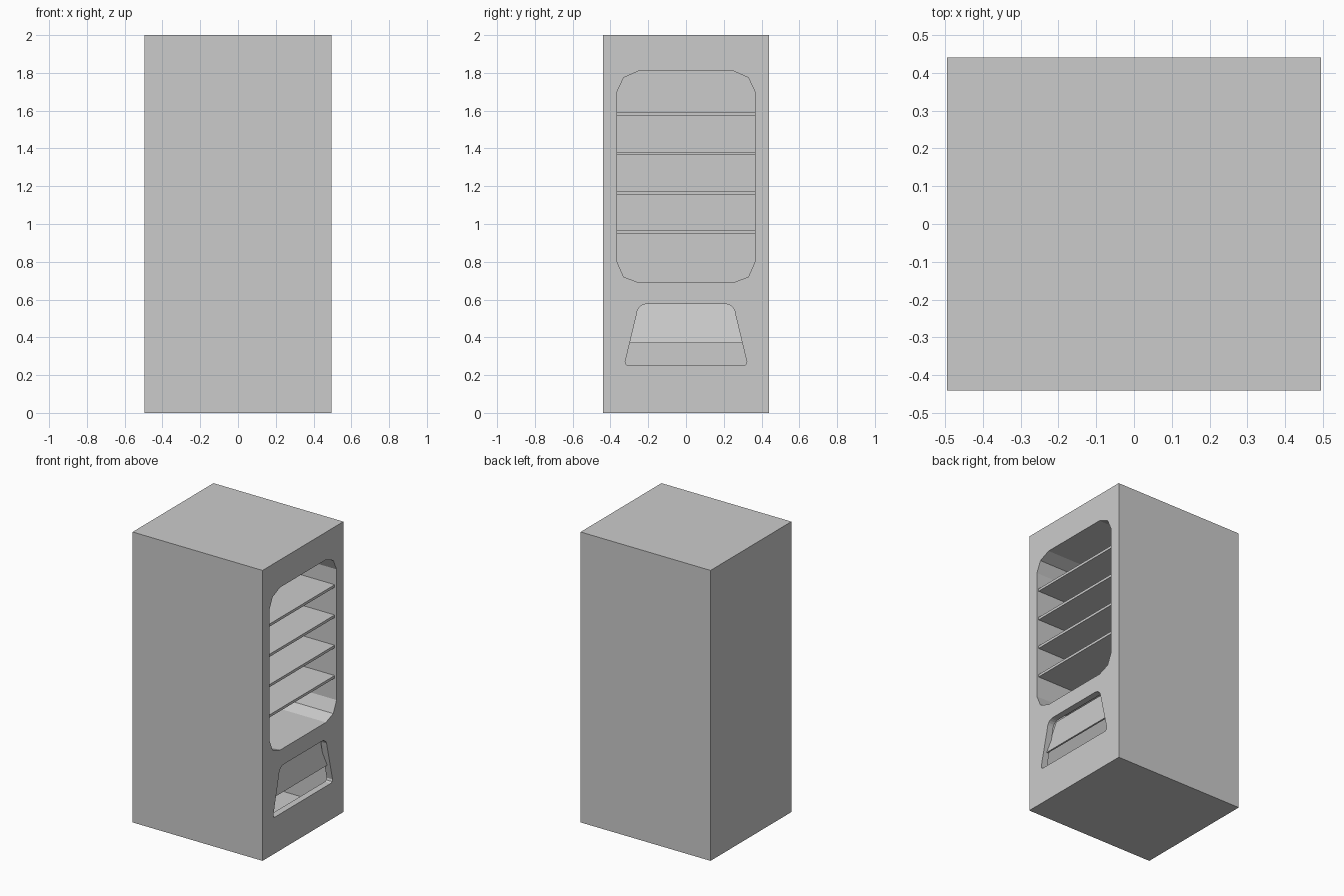
import bpy, bmesh
from math import sin, cos, radians

if "Cube" in bpy.data.objects:
    bpy.data.objects.remove(bpy.data.objects["Cube"])

FRONT, WALL = 0.495, 0.045   # the open face looks along +x


def make(name, bm, flip=False):
    bmesh.ops.recalc_face_normals(bm, faces=bm.faces)
    if flip:
        bmesh.ops.reverse_faces(bm, faces=bm.faces)
    mesh = bpy.data.meshes.new(name)
    bm.to_mesh(mesh)
    bm.free()
    obj = bpy.data.objects.new(name, mesh)
    bpy.context.collection.objects.link(obj)
    return obj


def box(name, x, y, z):
    bm = bmesh.new()
    bmesh.ops.create_cube(bm, size=1)
    for v in bm.verts:
        v.co = [(lo + hi) / 2 + c * (hi - lo) for c, (lo, hi) in zip(v.co, (x, y, z))]
    return make(name, bm)


def prism(name, half, x_at, depth, open_front=False):
    """Mirror a half outline of (y, z) points and extrude it towards -x."""
    outline = half + [(-y, z) for y, z in reversed(half)]
    bm = bmesh.new()
    front = [bm.verts.new((x_at(z), y, z)) for y, z in outline]
    back = [bm.verts.new((x_at(z) - depth, y, z)) for y, z in outline]
    n = len(outline)
    for i in range(n):
        j = (i + 1) % n
        bm.faces.new((front[i], front[j], back[j], back[i]))
    bm.faces.new(back)
    if not open_front:
        bm.faces.new(front)
    return make(name, bm)


def cut(obj, cutter):
    mod = obj.modifiers.new(cutter.name, 'BOOLEAN')
    mod.operation, mod.solver, mod.object = 'DIFFERENCE', 'EXACT', cutter
    cutter.hide_render = True
    cutter.hide_set(True)


# Outlines of the display window and the collection slot (right half)
window = [(0.25, 0.69), (0.33, 0.72), (0.365, 0.80),
          (0.365, 1.70), (0.33, 1.775), (0.25, 1.81)]
slot = [(0.305, 0.25), (0.318, 0.256), (0.322, 0.27), (0.262, 0.52)]
slot += [(0.205 + 0.055 * cos(radians(a)), 0.527 + 0.05 * sin(radians(a)))
         for a in (18, 36, 54, 72, 90)]

# Hollow cabinet
cabinet = box("cabinet", (-FRONT, FRONT), (-0.44, 0.44), (0, 2))
cut(cabinet, box("hollow_cutter", (-FRONT + WALL, FRONT - WALL),
                 (-0.44 + WALL, 0.44 - WALL), (WALL, 2 - WALL)))
cut(cabinet, prism("window_cutter", window, lambda z: FRONT + 0.1, 0.2))
cut(cabinet, prism("slot_cutter", slot, lambda z: FRONT + 0.1, 0.2))

# Recess behind the window
CAVITY = 0.36
liner = prism("window_recess", window, lambda z: FRONT - WALL, CAVITY - WALL, True)
for poly in liner.data.polygons:   # face the inside of the recess
    inward = (FRONT - 0.2 - poly.center.x, -poly.center.y, 1.25 - poly.center.z)
    if sum(a * b for a, b in zip(poly.normal, inward)) < 0:
        poly.flip()

# Shelves
for i in range(4):
    top = 0.965 + 0.2085 * i
    box(f"shelf_{i + 1}", (FRONT - CAVITY, FRONT - 0.014),
        (-0.365, 0.365), (top - 0.018, top))

# Tilted flap over the collection slot
prism("slot_flap", [(0.305, 0.37), (0.268, 0.60)],
      lambda z: FRONT - 0.024 - (z - 0.37) * 0.24, 0.012)
